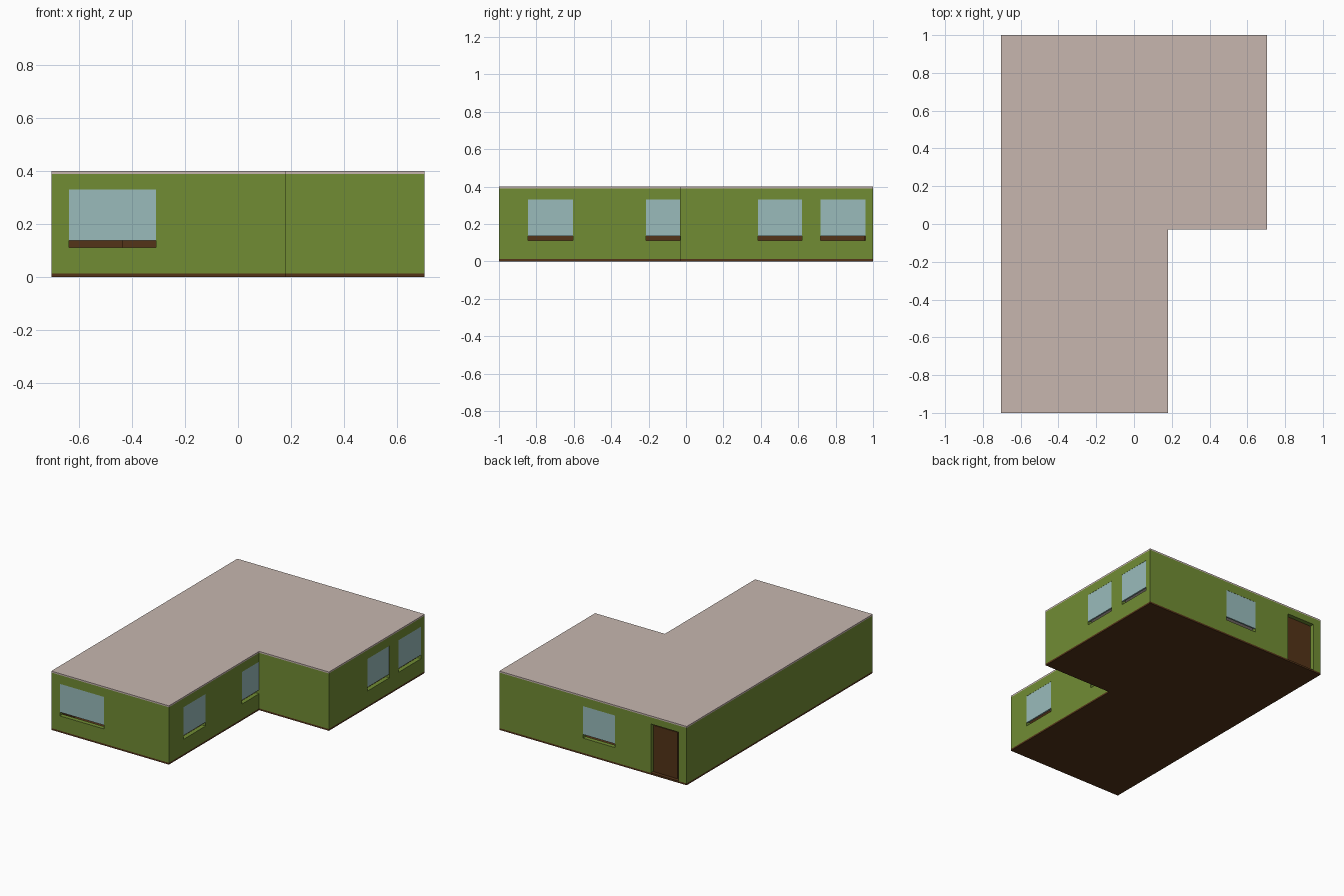
import bpy, bmesh

if "Cube" in bpy.data.objects:
    bpy.data.objects.remove(bpy.data.objects["Cube"])


def material(name, rgb):
    m = bpy.data.materials.new(name)
    m.diffuse_color = (*rgb, 1)
    m.use_nodes = True
    m.node_tree.nodes["Principled BSDF"].inputs["Base Color"].default_value = m.diffuse_color
    return m


GREEN = material("green_paint", (0.165, 0.265, 0.034))
BROWN = material("dark_wood", (0.088, 0.034, 0.009))
GLASS = material("window_glass", (0.32, 0.50, 0.50))
ROOF = material("roof_stone", (0.57, 0.47, 0.43))

W, NX, NY, T = 0.705, 0.18, -0.03, 0.03   # half width, notch corner, wall thickness
Z0, Z1, H = 0.012, 0.39, 0.40             # wall bottom, wall top, overall height


def outline(d=0.0):
    """L-shaped plan, moved inwards by d."""
    return [(-W + d, -1 + d), (NX - d, -1 + d), (NX - d, NY + d),
            (W - d, NY + d), (W - d, 1 - d), (-W + d, 1 - d)]


def add_object(name, bm, mats):
    bmesh.ops.recalc_face_normals(bm, faces=bm.faces)
    me = bpy.data.meshes.new(name)
    bm.to_mesh(me)
    bm.free()
    for m in mats:
        me.materials.append(m)
    ob = bpy.data.objects.new(name, me)
    bpy.context.collection.objects.link(ob)
    return ob


def slab(name, pts, z0, z1, mat):
    bm = bmesh.new()
    face = bm.faces.new([bm.verts.new((x, y, z0)) for x, y in pts])
    ext = bmesh.ops.extrude_face_region(bm, geom=[face])
    top = [v for v in ext["geom"] if isinstance(v, bmesh.types.BMVert)]
    bmesh.ops.translate(bm, verts=top, vec=(0, 0, z1 - z0))
    return add_object(name, bm, [mat])


def box(name, x, y, z, mat):
    pts = [(x[0], y[0]), (x[1], y[0]), (x[1], y[1]), (x[0], y[1])]
    return slab(name, pts, z[0], z[1], mat)


# Hollow wall ring: painted outside, wood-lined inside
bm = bmesh.new()
rings = [[bm.verts.new((x, y, z)) for x, y in outline(d)]
         for d, z in ((0, Z0), (0, Z1), (T, Z1), (T, Z0))]
for k in range(4):
    a, b = rings[k], rings[(k + 1) % 4]
    for i in range(6):
        j = (i + 1) % 6
        f = bm.faces.new((a[i], a[j], b[j], b[i]))
        f.material_index = 1 if k == 2 else 0
walls = add_object("walls", bm, [GREEN, BROWN])

slab("floor", outline(), 0, Z0, BROWN)
slab("roof", outline(), Z1, H, ROOF)


def opening(x, y, z):
    """Cut a box-shaped hole through the walls."""
    cutter = box("cutter", x, y, z, GREEN)
    cutter.hide_render = True
    mod = walls.modifiers.new("opening", 'BOOLEAN')
    mod.operation, mod.solver, mod.object = 'DIFFERENCE', 'EXACT', cutter
    bpy.context.view_layer.objects.active = walls
    bpy.ops.object.modifier_apply(modifier=mod.name)
    bpy.data.objects.remove(cutter)


# Windows: wall axis, wall position, outward direction, span along the wall
windows = [
    ("front_window", 'y', -1.0, -1, (-0.64, -0.31)),
    ("back_window", 'y', 1.0, 1, (-0.165, 0.075)),
    ("wing_window_a", 'x', NX, 1, (-0.845, -0.605)),
    ("wing_window_b", 'x', NX, 1, (-0.215, NY - 0.001)),
    ("right_window_a", 'x', W, 1, (0.385, 0.62)),
    ("right_window_b", 'x', W, 1, (0.72, 0.96)),
]
for name, axis, pos, out, span in windows:
    hole = sorted((pos + out * 0.02, pos - out * (T + 0.02)))
    pane = sorted((pos - out * 0.001, pos - out * 0.012))
    if axis == 'y':
        opening(span, hole, (0.112, 0.33))
        box(name, span, pane, (0.137, 0.33), GLASS)
    else:
        opening(hole, span, (0.112, 0.33))
        box(name, pane, span, (0.137, 0.33), GLASS)

# Back door, recessed in its opening, with a raised frame around the leaf
opening((-0.645, -0.435), (0.95, 1.02), (Z0 - 0.002, 0.345))
box("door_frame", (-0.645, -0.435), (0.955, 0.97), (Z0, 0.345), BROWN)
box("door", (-0.62, -0.445), (0.968, 0.976), (Z0, 0.328), BROWN)
